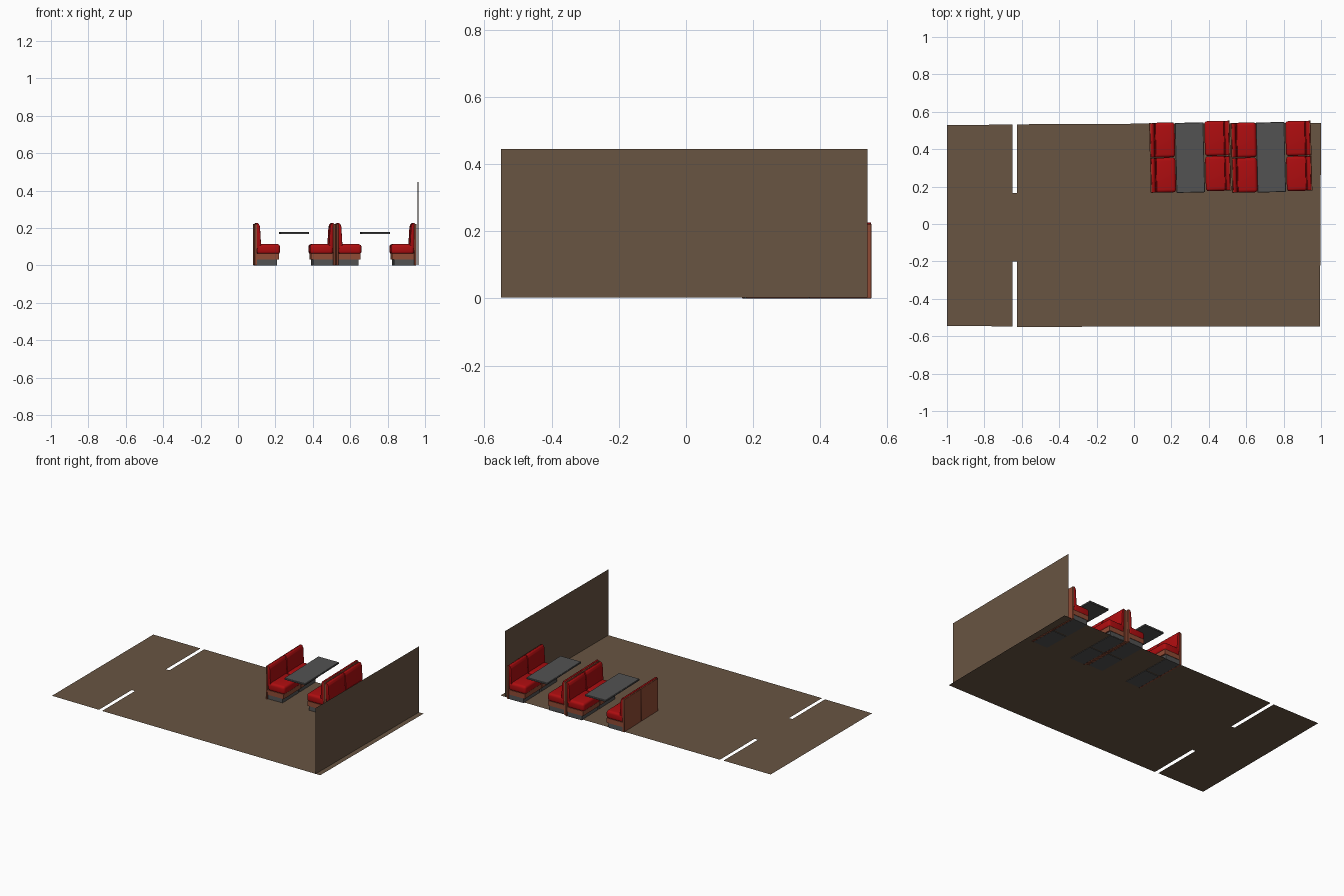
import bpy, bmesh, math
from mathutils import Matrix

if "Cube" in bpy.data.objects:
    bpy.data.objects.remove(bpy.data.objects["Cube"])


def material(name, rgb):
    m = bpy.data.materials.new(name)
    m.diffuse_color = (*rgb, 1)
    m.use_nodes = True
    m.node_tree.nodes["Principled BSDF"].inputs["Base Color"].default_value = m.diffuse_color
    return m


BROWN = material("floor brown", (0.14, 0.09, 0.055))
RED = material("red vinyl", (0.42, 0.004, 0.005))
WOOD = material("reddish wood", (0.28, 0.07, 0.035))
GREY = material("dark grey", (0.085, 0.085, 0.085))


def finish(name, bm, mat, smooth=False):
    bmesh.ops.recalc_face_normals(bm, faces=bm.faces)
    me = bpy.data.meshes.new(name)
    bm.to_mesh(me)
    bm.free()
    me.materials.append(mat)
    ob = bpy.data.objects.new(name, me)
    bpy.context.collection.objects.link(ob)
    if smooth:
        bpy.context.view_layer.objects.active = ob
        ob.select_set(True)
        bpy.ops.object.shade_smooth_by_angle(angle=math.radians(40))
        ob.select_set(False)
    return ob


def sheet(name, pts, mat):
    bm = bmesh.new()
    bm.faces.new([bm.verts.new(p) for p in pts])
    return finish(name, bm, mat)


def prism(name, profile, y0, y1, mat, place, bevel=0, segs=3):
    """Extrude an x-z profile along y, optionally round it, then place it."""
    bm = bmesh.new()
    face = bm.faces.new([bm.verts.new((x, y0, z)) for x, z in profile])
    ext = bmesh.ops.extrude_face_region(bm, geom=[face])
    verts = [v for v in ext["geom"] if isinstance(v, bmesh.types.BMVert)]
    bmesh.ops.translate(bm, verts=verts, vec=(0, y1 - y0, 0))
    if bevel:
        bmesh.ops.bevel(bm, geom=bm.edges[:], offset=bevel, segments=segs,
                        profile=0.5, affect='EDGES', clamp_overlap=True)
    bm.transform(place)
    return finish(name, bm, mat, bevel > 0)


def rect(x0, x1, z0, z1):
    return [(x0, z0), (x1, z0), (x1, z1), (x0, z1)]


# Floor with two slots, and the end wall (both single sheets)
F = 0.003
sheet("floor", [(x, y, F) for x, y in [
    (-1, -0.546), (-0.65, -0.547), (-0.65, -0.2), (-0.625, -0.2), (-0.625, -0.55),
    (0.994, -0.547), (1.0, 0.541), (-0.625, 0.533), (-0.625, 0.165),
    (-0.65, 0.165), (-0.65, 0.531), (-1, 0.53)]], BROWN)
sheet("end_wall", [(0.96, -0.55, F), (0.965, 0.54, F),
                   (0.965, 0.54, 0.445), (0.96, -0.55, 0.445)], BROWN)

TILT = Matrix.Rotation(math.radians(1.4), 4, 'Z')


# One bench: two seats side by side, back panel at local x = -0.068
def bench(tag, cx, cy, facing):
    place = Matrix.Translation((cx, cy, 0)) @ TILT @ Matrix.Diagonal((facing, 1, 1, 1))
    for i, (a, b) in enumerate([(-0.187, -0.001), (0.001, 0.187)]):
        n = f"{tag}_{i + 1}"
        prism("back_panel_" + n, rect(-0.068, -0.055, 0, 0.222), a, b, WOOD, place, 0.002, 1)
        prism("back_cushion_" + n,
              [(-0.056, 0.09), (-0.033, 0.09), (-0.040, 0.208), (-0.046, 0.222),
               (-0.054, 0.227), (-0.062, 0.224), (-0.060, 0.215)],
              a + 0.002, b - 0.002, RED, place, 0.002, 2)
        prism("seat_cushion_" + n, rect(-0.056, 0.068, 0.06, 0.114),
              a, b, RED, place, 0.016, 4)
        prism("seat_frame_" + n, rect(-0.056, 0.062, 0.032, 0.064),
              a + 0.002, b - 0.002, WOOD, place)
        prism("seat_base_" + n, rect(-0.056, 0.052, 0, 0.032),
              a + 0.005, b - 0.005, GREY, place)


for tag, cx, cy, facing in [("a", 0.153, 0.355, 1), ("b", 0.448, 0.364, -1),
                            ("c", 0.588, 0.355, 1), ("d", 0.881, 0.364, -1)]:
    bench(tag, cx, cy, facing)

# Table tops
for tag, cx, cy in [("left", 0.299, 0.355), ("right", 0.732, 0.357)]:
    prism("table_top_" + tag, rect(-0.076, 0.076, 0.167, 0.179), -0.187, 0.187, GREY,
          Matrix.Translation((cx, cy, 0)) @ TILT, 0.002, 1)
